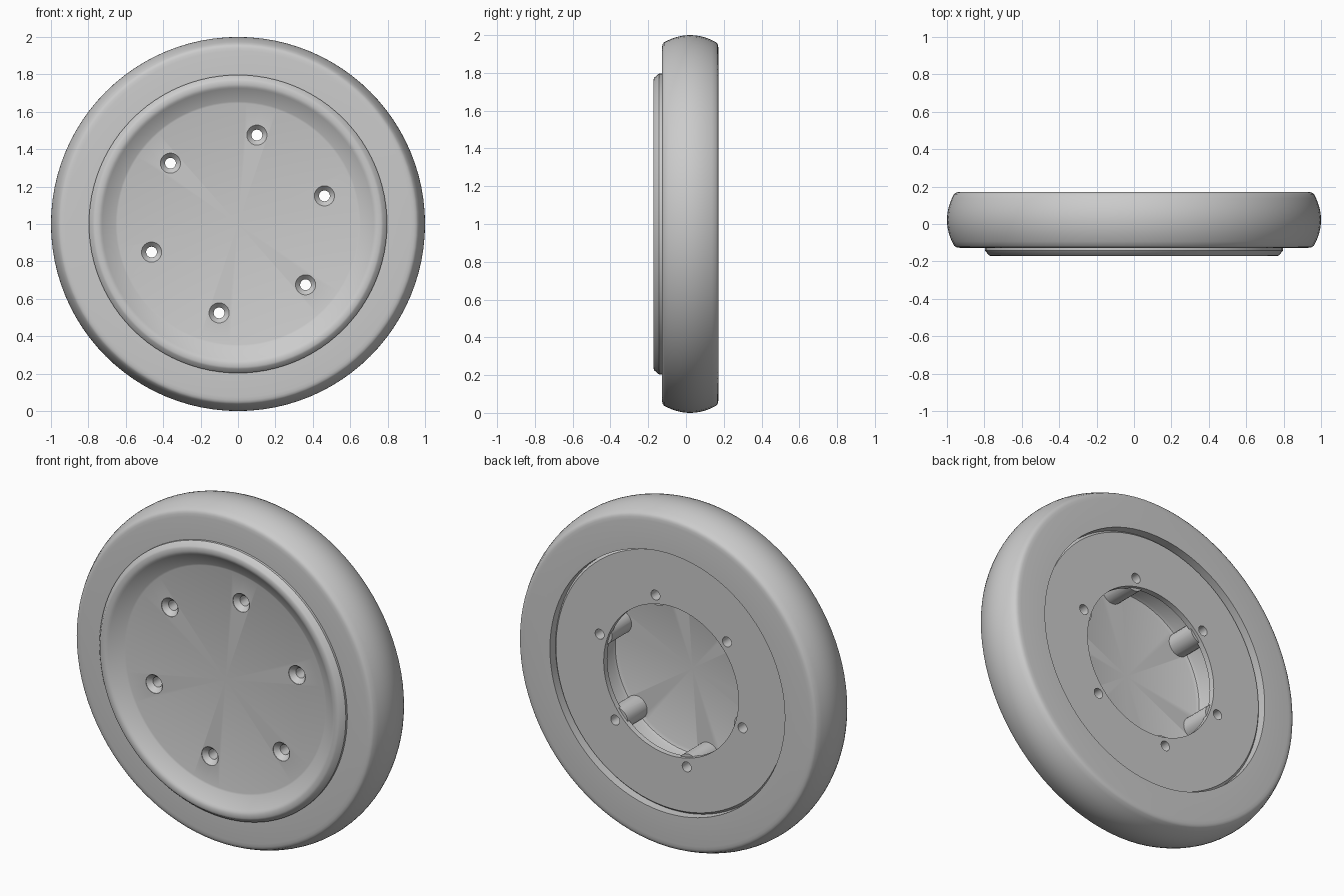
import bpy, bmesh, math
from mathutils import Matrix, Vector

cube = bpy.data.objects.get("Cube")
if cube:
    bpy.data.objects.remove(cube, do_unlink=True)

grey = bpy.data.materials.new("plain grey")
grey.use_nodes = True
grey.diffuse_color = (0.6, 0.6, 0.6, 1)
grey.node_tree.nodes["Principled BSDF"].inputs["Base Color"].default_value = (0.6, 0.6, 0.6, 1)

CENTRE = Vector((0, 0, 1))
SEGMENTS = 96


def add_lathe(bm, profile, closed, centre=CENTRE, steps=SEGMENTS):
    """Turn a (radius, y) profile around a front-to-back axis."""
    verts = [bm.verts.new((centre.x + r, y, centre.z)) for r, y in profile]
    pairs = list(zip(verts, verts[1:]))
    if closed:
        pairs.append((verts[-1], verts[0]))
    edges = [bm.edges.new(p) for p in pairs]
    bmesh.ops.spin(bm, geom=verts + edges, cent=centre, axis=(0, 1, 0),
                   angle=math.tau, steps=steps, use_duplicate=False)


def finish(bm, name):
    bmesh.ops.remove_doubles(bm, verts=bm.verts[:], dist=0.0001)
    bmesh.ops.recalc_face_normals(bm, faces=bm.faces[:])
    mesh = bpy.data.meshes.new(name)
    bm.to_mesh(mesh)
    bm.free()
    mesh.materials.append(grey)
    obj = bpy.data.objects.new(name, mesh)
    bpy.context.collection.objects.link(obj)
    return obj


def activate(obj):
    bpy.ops.object.select_all(action="DESELECT")
    obj.select_set(True)
    bpy.context.view_layer.objects.active = obj


def combine(obj, tool, operation):
    mod = obj.modifiers.new(operation.title(), "BOOLEAN")
    mod.operation = operation
    mod.solver = "EXACT"
    mod.object = tool
    tool.hide_render = True
    activate(obj)
    bpy.ops.object.modifier_apply(modifier=mod.name)
    bpy.data.objects.remove(tool, do_unlink=True)


def smooth(obj, degrees):
    activate(obj)
    bpy.ops.object.shade_smooth_by_angle(angle=math.radians(degrees))


def bolt_set(profile, name):
    """Six turned solids on the bolt circle."""
    bm = bmesh.new()
    for i in range(6):
        a = math.radians(18 + 60 * i)
        spot = CENTRE + 0.486 * Vector((math.cos(a), 0, math.sin(a)))
        add_lathe(bm, profile, False, spot, 24)
    return finish(bm, name)


# Tyre: flat sides, rounded shoulders and a crowned tread
MID = 0.022
crown = [(1 - 0.038 * t * t, MID + 0.138 * t) for t in [i / 6 for i in range(-6, 7)]]
front_side = [(0.76, MID - 0.15), (0.925, MID - 0.15), (0.942, MID - 0.148), (0.953, MID - 0.145)]
back_side = [(r, 2 * MID - y) for r, y in reversed(front_side)]
bm = bmesh.new()
add_lathe(bm, front_side + crown + back_side, True)
tyre = finish(bm, "tyre")
smooth(tyre, 40)

# Hub: dished front with a raised rim, open cavity behind a thin back plate
hub_profile = [
    (0, -0.115), (0.645, -0.115), (0.655, -0.118),          # dish floor
    (0.725, -0.162), (0.733, -0.168), (0.745, -0.172),      # dish wall and rim
    (0.765, -0.172), (0.775, -0.168), (0.797, -0.142),      # rim chamfer
    (0.797, -0.126), (0.759, -0.126),                       # flange against tyre
    (0.759, 0.122), (0.745, 0.138),                         # body and back edge
    (0.436, 0.138), (0.436, 0.105), (0.50, 0.105),          # back plate lip
    (0.50, -0.035), (0.494, -0.052), (0.475, -0.06),        # cavity wall
    (0, -0.06),
]
bm = bmesh.new()
add_lathe(bm, hub_profile, False)
hub = finish(bm, "hub")

# Bolt bosses standing in the cavity
combine(hub, bolt_set([(0, -0.09), (0.068, -0.09), (0.068, 0.12), (0, 0.12)], "bosses"), "UNION")

# Countersunk bolt holes right through the hub
combine(hub, bolt_set([(0, -0.15), (0.054, -0.15), (0.054, -0.112), (0.029, -0.085),
                       (0.029, 0.2), (0, 0.2)], "holes"), "DIFFERENCE")
smooth(hub, 35)
